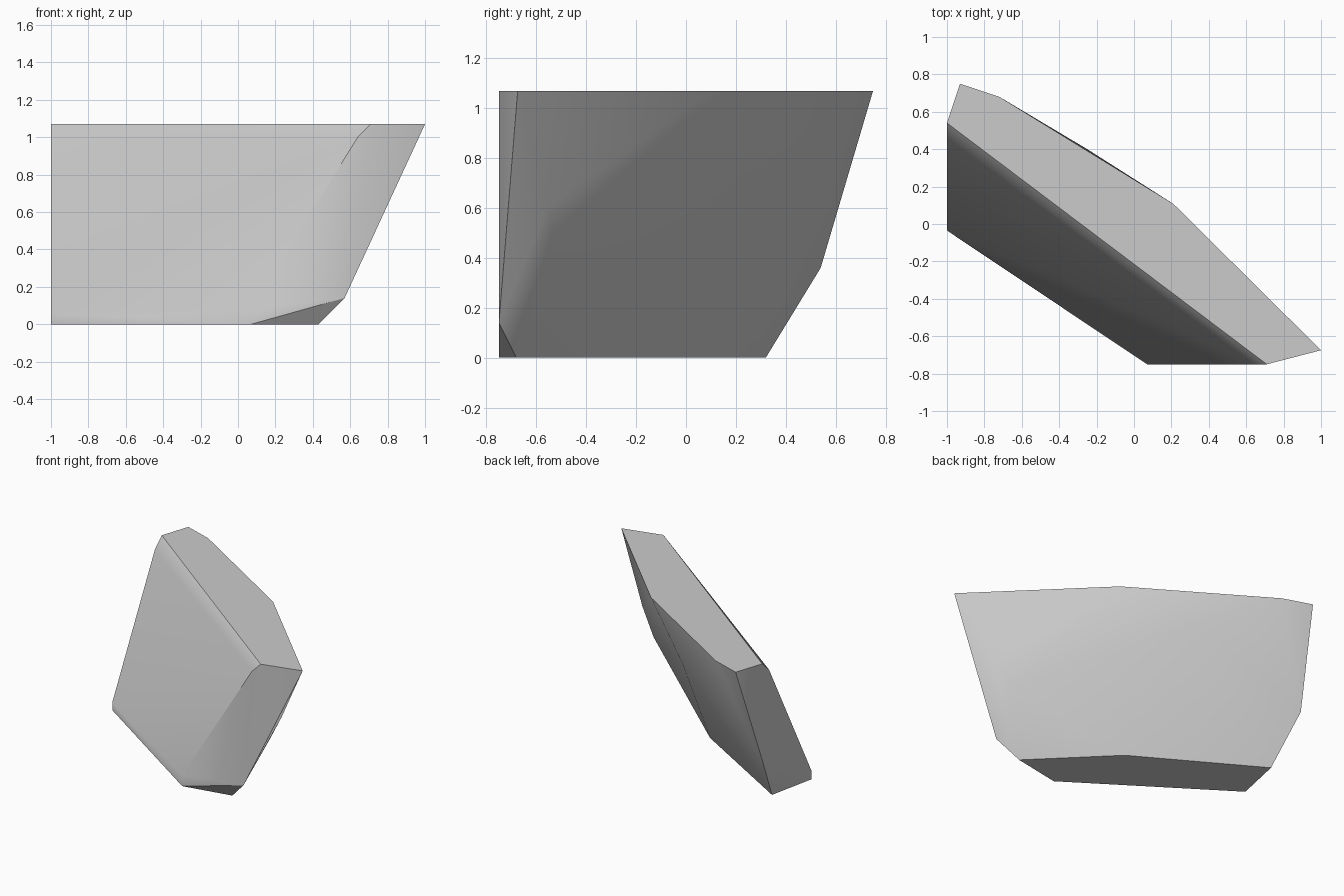
import bpy
import bmesh

cube = bpy.data.objects.get("Cube")
if cube:
    bpy.data.objects.remove(cube, do_unlink=True)

HEIGHT = 1.07

# Flat top outline
top = [(-1, .54), (-.93, .75), (-.72, .68), (.21, .108), (1, -.675), (.71, -.75)]
# Flat base outline
base = [(-1, -.035), (.07, -.75), (.43, -.68), (-.07, -.18), (-.925, .32)]
# Corners between: front slope, chipped right end, bulging back
middle = [(-1, .46, .995), (-1, -.035, .06), (.07, -.75, .08), (.64, -.75, 1),
          (.57, -.75, .14), (.635, -.53, .42), (.74, -.55, .61),
          (-1, .54, .36), (-.25, .4, .82)]
corners = [(x, y, HEIGHT) for x, y in top] + [(x, y, 0) for x, y in base] + middle

# Wrap the corners in a convex stone
bm = bmesh.new()
for co in corners:
    bm.verts.new(co)
bmesh.ops.convex_hull(bm, input=bm.verts[:])
bmesh.ops.dissolve_limit(bm, angle_limit=.03, verts=bm.verts[:], edges=bm.edges[:])
bmesh.ops.recalc_face_normals(bm, faces=bm.faces[:])
mesh = bpy.data.meshes.new("rock_slab")
bm.to_mesh(mesh)
bm.free()

rock = bpy.data.objects.new("rock_slab", mesh)
bpy.context.collection.objects.link(rock)

# Plain grey stone
stone = bpy.data.materials.new("grey_stone")
stone.use_nodes = True
colour = (.6, .6, .6, 1)
stone.diffuse_color = colour
stone.node_tree.nodes["Principled BSDF"].inputs["Base Color"].default_value = colour
mesh.materials.append(stone)

# Smooth the gentle bends, keep the broken edges crisp and the large faces flat
bpy.ops.object.select_all(action="DESELECT")
rock.select_set(True)
bpy.context.view_layer.objects.active = rock
bpy.ops.object.shade_smooth_by_angle(angle=.6)
weighted = rock.modifiers.new("flat_large_faces", "WEIGHTED_NORMAL")
weighted.keep_sharp = True
